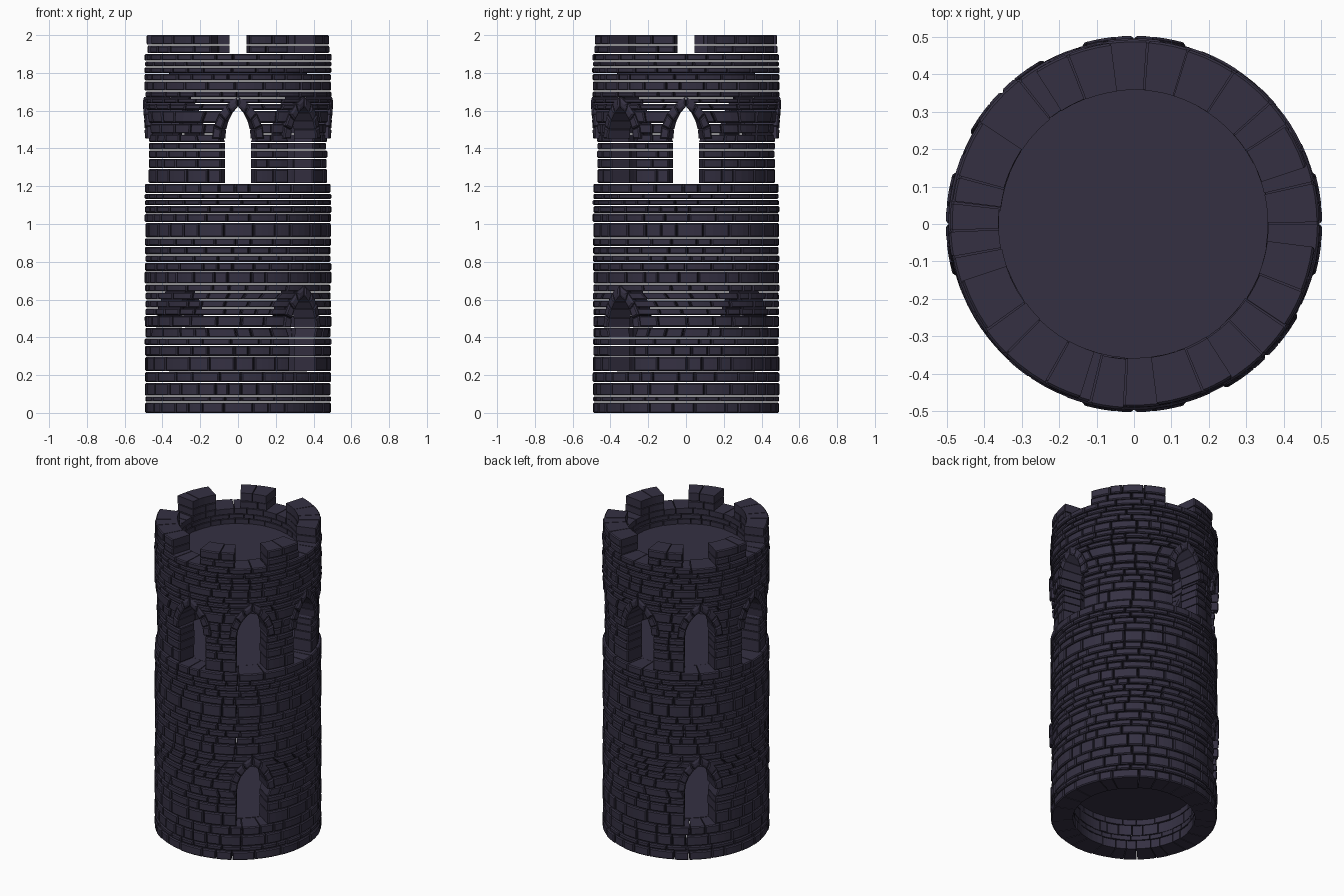
import bpy, bmesh, math, random
from math import radians as rad, pi, sqrt, acos, cos, sin

if "Cube" in bpy.data.objects:
    bpy.data.objects.remove(bpy.data.objects["Cube"])

random.seed(7)
R_IN, R_REF = 0.36, 0.49
GAP = 0.005

stone = bpy.data.materials.new("dark_stone")
stone.diffuse_color = (0.035, 0.030, 0.055, 1)
stone.use_nodes = True
stone.node_tree.nodes["Principled BSDF"].inputs["Base Color"].default_value = stone.diffuse_color


def finish(bm, name):
    bmesh.ops.recalc_face_normals(bm, faces=bm.faces)
    me = bpy.data.meshes.new(name)
    bm.to_mesh(me)
    bm.free()
    me.materials.append(stone)
    ob = bpy.data.objects.new(name, me)
    bpy.context.collection.objects.link(ob)
    return ob


# One curved stone: four (angle, z) corners, extruded radially, chamfered outside
def block(bm, bl, br, tr, tl, r_in, r_out, n=3, ch=0.006):
    w = max((abs(br[0] - bl[0]) + abs(tr[0] - tl[0])) / 2 * R_REF, 0.01)
    h = max((tl[1] + tr[1] - bl[1] - br[1]) / 2, 0.01)

    def point(s, t, r):
        a, z = [(bl[k] * (1 - s) + br[k] * s) * (1 - t) + (tl[k] * (1 - s) + tr[k] * s) * t for k in (0, 1)]
        return bm.verts.new((r * cos(a), r * sin(a), z))

    loops = []
    for r, c in ((r_in, 0), (r_out - ch, 0), (r_out, ch)):
        ds, dt = min(c / w, 0.3), min(c / h, 0.3)
        ss = [ds + (1 - 2 * ds) * i / n for i in range(n + 1)]
        loops.append([point(s, dt, r) for s in ss] + [point(s, 1 - dt, r) for s in reversed(ss)])
    m = 2 * (n + 1)
    for a, b in zip(loops, loops[1:]):
        for i in range(m):
            bm.faces.new((a[i], a[(i + 1) % m], b[(i + 1) % m], b[i]))
    for lp in (loops[0], loops[-1]):
        for i in range(n):
            bm.faces.new((lp[i], lp[i + 1], lp[m - 2 - i], lp[m - 1 - i]))


# Pointed arch opening: half width, arc centre offset and radius
W, C, RAD = 0.092, 0.115, 0.207


def half_angle(z, spring):
    if z <= spring:
        return W / R_REF
    q = (RAD + 0.02) ** 2 - (z - spring) ** 2
    x = sqrt(q) - C if q > 0 else 0
    return max(0, min(x, W + 0.02)) / R_REF


# Lay stones of random length from edge lo to edge hi (each = bottom, top angle)
def run(bm, lo, hi, z0, z1, r):
    span = (hi[0] + hi[1] - lo[0] - lo[1]) / 2
    n = max(1, round(span / rad(13.5)))
    ws = [random.uniform(0.6, 1.4) for _ in range(n)]
    cuts = [0]
    for w in ws:
        cuts.append(cuts[-1] + w / sum(ws))
    g = GAP / 2 / R_REF
    for f0, f1 in zip(cuts, cuts[1:]):
        c = [[lo[k] + (hi[k] - lo[k]) * f for k in (0, 1)] for f in (f0, f1)]
        block(bm, (c[0][0] + g, z0), (c[1][0] - g, z0), (c[1][1] - g, z1), (c[0][1] + g, z1),
              R_IN + random.uniform(-0.003, 0.003), r + random.uniform(-0.004, 0.003))


# Stack courses, leaving arched openings at the given angles
def wall(name, levels, radius, openings=(), sill=0, spring=0):
    bm = bmesh.new()
    for z0, z1 in zip(levels, levels[1:]):
        b, t = z0 + (GAP / 2 if z0 > 0 else 0), z1 - GAP / 2
        r = radius((z0 + z1) / 2)
        hb, ht = half_angle(b, spring), half_angle(t, spring)
        if openings and z0 >= sill - 0.001 and hb > 0:
            cs = [rad(o) for o in openings]
            for c0, c1 in zip(cs, cs[1:] + [cs[0] + 2 * pi]):
                run(bm, (c0 + hb, c0 + ht), (c1 - hb, c1 - ht), b, t, r)
        else:
            a = random.uniform(0, 2 * pi)
            run(bm, (a, a), (a + 2 * pi, a + 2 * pi), b, t, r)
    return finish(bm, name)


# Arch stones around the head of an opening
def arch(name, angle, spring, n=4):
    bm = bmesh.new()
    ro = RAD + 0.045

    def p(rr, f, side):
        t = acos(C / rr) * f
        return rad(angle) + side * (rr * cos(t) - C) / R_REF, spring + rr * sin(t)

    for side in (-1, 1):
        for i in range(n):
            f0, f1 = i / n + 0.008, (i + 1) / n - 0.008
            block(bm, p(RAD, f0, side), p(ro, f0, side), p(ro, f1, side), p(RAD, f1, side),
                  R_IN, 0.503, 1)
    return finish(bm, name)


# Lower storey with two opposite doorways
DOORS = (-45, 135)
wall("lower_wall",
     [0, .057, .09, .16, .218, .30, .357, .397, .453, .515, .555, .597, .64, .682, .75, .797, .837,
      .882, .927, 1.007, 1.057, 1.097, 1.13, 1.162, 1.215],
     lambda z: 0.492, DOORS, .218, .45)

# Upper storey with six windows, flaring out under the parapet
WINDOWS = (-90, -45, 0, 90, 135, 180)
wall("upper_wall",
     [1.215, 1.293, 1.347, 1.392, 1.432, 1.477, 1.533, 1.602, 1.637, 1.668, 1.703, 1.757, 1.797,
      1.832, 1.862, 1.902],
     lambda z: 0.48 + 0.014 * max(0, min(1, (z - 1.48) / 0.15)), WINDOWS, 1.215, 1.45)

for i, a in enumerate(DOORS):
    arch(f"door_arch_{i + 1}", a, .45)
for i, a in enumerate(WINDOWS):
    arch(f"window_arch_{i + 1}", a, 1.45)

# Merlons: one wide and two narrow on each half
for i, (a0, a1) in enumerate(((18, 73), (-83, -57), (-34, -7))):
    for half in (0, 180):
        bm = bmesh.new()
        lo, hi = rad(a0 + half), rad(a1 + half)
        for z0, z1 in ((1.904, 1.944), (1.949, 2.0)):
            run(bm, (lo, lo), (hi, hi), z0, z1, 0.488)
        finish(bm, f"merlon_{i + 1}_{'back' if half else 'front'}")

# Floors and roof deck
for name, top in (("ground_floor", .218), ("upper_floor", 1.213), ("roof_deck", 1.80)):
    bm = bmesh.new()
    bmesh.ops.create_cone(bm, cap_ends=True, segments=48, radius1=0.366, radius2=0.366, depth=0.02)
    bmesh.ops.translate(bm, verts=bm.verts, vec=(0, 0, top - 0.01))
    finish(bm, name)
